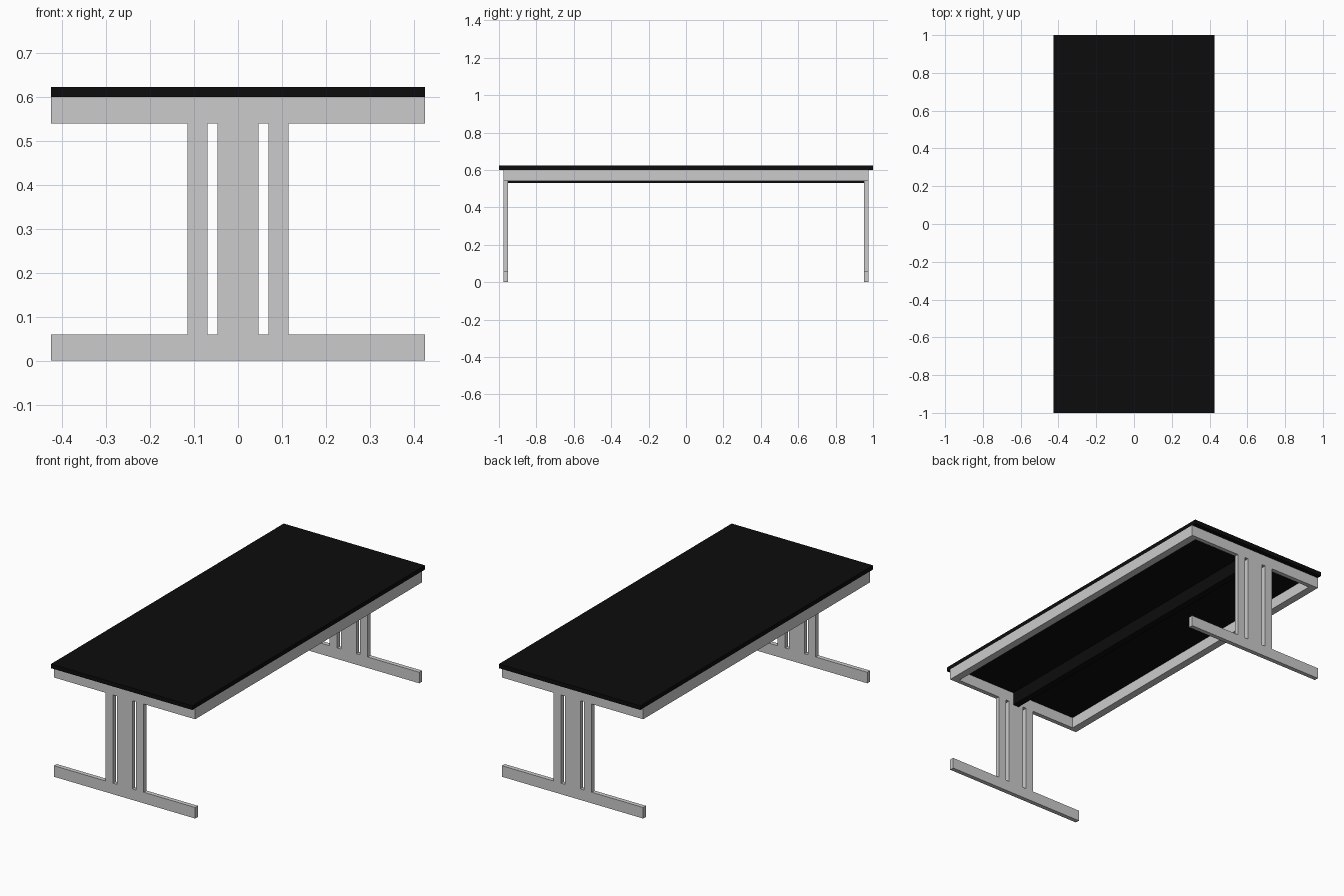
import bpy

if "Cube" in bpy.data.objects:
    bpy.data.objects.remove(bpy.data.objects["Cube"])

black = bpy.data.materials.new("black")
black.diffuse_color = (0.0037, 0.0037, 0.0037, 1)
black.use_nodes = True
black.node_tree.nodes["Principled BSDF"].inputs["Base Color"].default_value = black.diffuse_color


def box(name, x, y, z, mat=None):
    """Box from (min, max) ranges on each axis."""
    bpy.ops.mesh.primitive_cube_add(size=1, location=[(a + b) / 2 for a, b in (x, y, z)])
    ob = bpy.context.object
    ob.name = name
    ob.scale = [b - a for a, b in (x, y, z)]
    bpy.ops.object.transform_apply(location=False, rotation=False, scale=True)
    if mat:
        ob.data.materials.append(mat)
    return ob


W = 0.425                       # half width of table
OUT, INN = 0.975, 0.951         # outer and inner faces of the end frames
LOW, HIGH, TOP = 0.06, 0.54, 0.60

# Table top and central support beam
box("table_top", (-W, W), (-1, 1), (TOP, 0.623), black)
box("center_beam", (-0.018, 0.018), (-INN, INN), (0.529, TOP), black)

# End frames: foot, top rail, wide centre post, two narrow posts
for end, s in (("front", -1), ("back", 1)):
    y = sorted((s * INN, s * OUT))
    box(end + "_foot", (-W, W), y, (0, LOW))
    box(end + "_rail", (-W, W), y, (HIGH, TOP))
    box(end + "_center_post", (-0.047, 0.047), y, (LOW, HIGH))
    for side, t in (("left", -1), ("right", 1)):
        box(f"{end}_{side}_post", sorted((t * 0.069, t * 0.115)), y, (LOW, HIGH))

# Long side rails
for side, t in (("left", -1), ("right", 1)):
    box(side + "_side_rail", sorted((t * (W - 0.042), t * W)), (-INN, INN), (HIGH, TOP))
